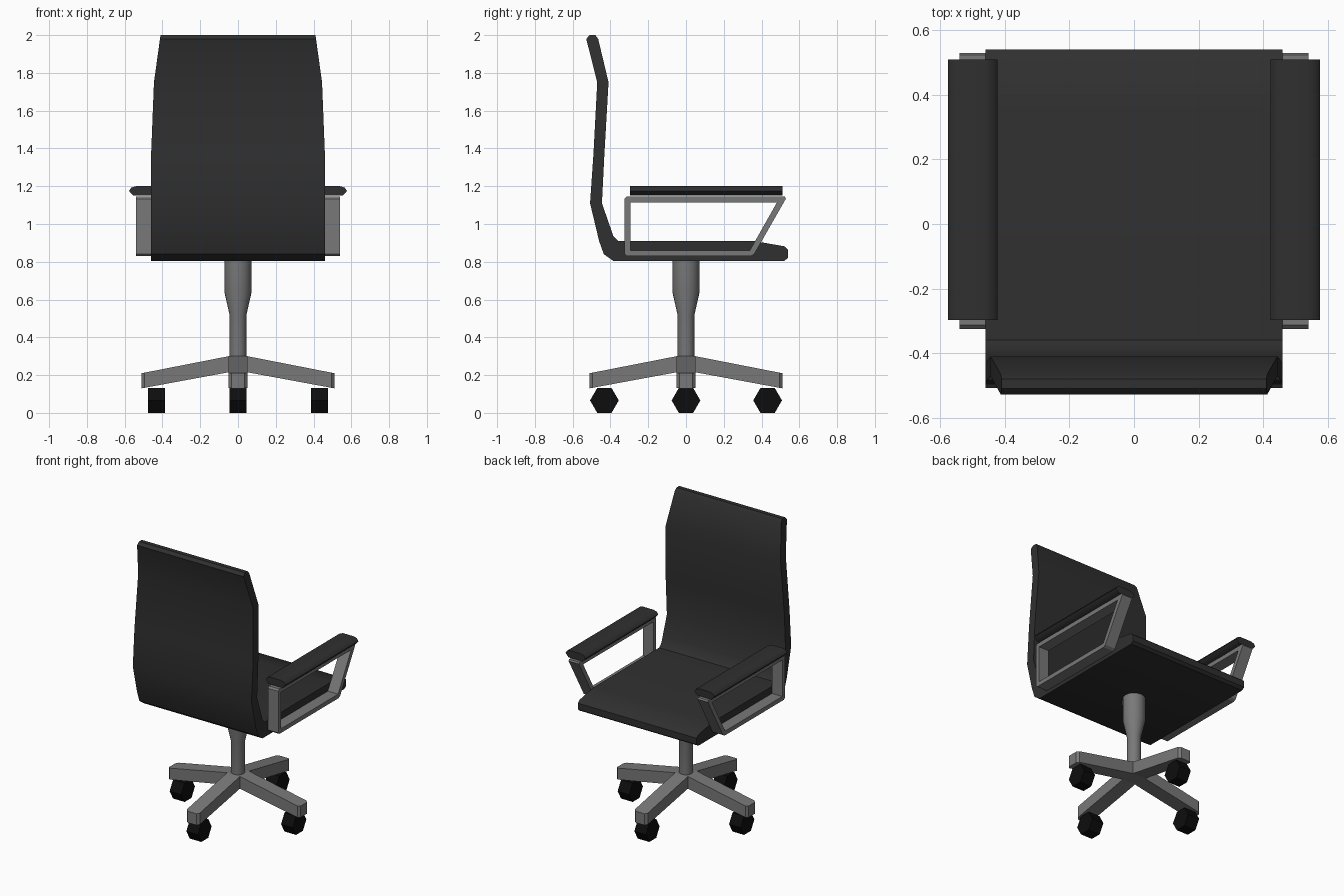
import bpy, bmesh, math
from mathutils import Matrix, Vector

if "Cube" in bpy.data.objects:
    bpy.data.objects.remove(bpy.data.objects["Cube"], do_unlink=True)


def material(name, value):
    m = bpy.data.materials.new(name)
    m.use_nodes = True
    colour = (value, value, value, 1)
    m.diffuse_color = colour
    m.node_tree.nodes["Principled BSDF"].inputs["Base Color"].default_value = colour
    return m


LEATHER = material("charcoal leather", 0.029)
METAL = material("grey metal", 0.19)
RUBBER = material("black rubber", 0.004)


def finish(bm, name, mat, angle=None):
    bmesh.ops.recalc_face_normals(bm, faces=bm.faces)
    mesh = bpy.data.meshes.new(name)
    bm.to_mesh(mesh)
    bm.free()
    mesh.materials.append(mat)
    ob = bpy.data.objects.new(name, mesh)
    bpy.context.collection.objects.link(ob)
    if angle:
        bpy.ops.object.select_all(action="DESELECT")
        ob.select_set(True)
        bpy.context.view_layer.objects.active = ob
        bpy.ops.object.shade_smooth_by_angle(angle=math.radians(angle))
    return ob


def loft(rings, closed=False):
    """Join equal rings of points; cap the ends unless the loop is closed."""
    bm = bmesh.new()
    loops = [[bm.verts.new(p) for p in ring] for ring in rings]
    pairs = list(zip(loops, loops[1:]))
    if closed:
        pairs.append((loops[-1], loops[0]))
    else:
        bm.faces.new(loops[0])
        bm.faces.new(loops[-1])
    n = len(loops[0])
    for a, b in pairs:
        for i in range(n):
            j = (i + 1) % n
            bm.faces.new((a[i], a[j], b[j], b[i]))
    return bm


# Seat and back: one bent shell, as (outer y, outer z, inner y, inner z, half width)
sections = [
    (-0.51, 2.0, -0.48, 2.0, 0.41),
    (-0.528, 1.98, -0.465, 1.98, 0.413),
    (-0.47, 1.75, -0.41, 1.75, 0.445),
    (-0.49, 1.37, -0.432, 1.37, 0.46),
    (-0.508, 1.11, -0.445, 1.11, 0.46),
    (-0.46, 0.91, -0.40, 0.98, 0.46),
    (-0.435, 0.84, -0.385, 0.935, 0.46),
    (-0.385, 0.805, -0.36, 0.91, 0.46),
    (0.36, 0.805, 0.36, 0.91, 0.46),
    (0.52, 0.805, 0.52, 0.882, 0.46),
    (0.54, 0.82, 0.54, 0.865, 0.46),
]
shell = loft([[(-w, yo, zo), (w, yo, zo), (w, yi, zi), (-w, yi, zi)]
              for yo, zo, yi, zi, w in sections])
finish(shell, "seat_and_back", LEATHER, 35)

# Arm frames and pads
frame_outer = [(-0.325, 1.145), (0.535, 1.145), (0.355, 0.83), (-0.325, 0.83)]
frame_inner = [(-0.295, 1.115), (0.482, 1.115), (0.338, 0.86), (-0.295, 0.86)]
pad_half = [(0.04, 1.2), (0.065, 1.193), (0.077, 1.175), (0.055, 1.15)]
pad_ring = pad_half + [(-x, z) for x, z in reversed(pad_half)]

for side, label in ((1, "left"), (-1, "right")):
    near, far = side * 0.46, side * 0.54
    bm = loft([[(near, *o), (far, *o), (far, *i), (near, *i)]
               for o, i in zip(frame_outer, frame_inner)], closed=True)
    # Soften the outer corners of the bent bar
    corners = [e for e in bm.edges
               if abs(e.verts[0].co.x - e.verts[1].co.x) > 0.05
               and any((e.verts[0].co.yz - Vector(o)).length < 0.001 for o in frame_outer)]
    bmesh.ops.bevel(bm, geom=corners, offset=0.012, segments=1, affect="EDGES")
    finish(bm, label + "_arm_frame", METAL)

    bm = loft([[(side * 0.5 + x, y, z) for x, z in pad_ring] for y in (-0.297, 0.51)])
    finish(bm, label + "_arm_pad", LEATHER, 50)

# Gas lift column with flared upper sleeve
column = [(0.045, 0.23), (0.045, 0.52), (0.072, 0.64), (0.072, 0.82)]
SIDES = 24
turns = [math.tau * i / SIDES for i in range(SIDES)]
bm = loft([[(r * math.cos(a), r * math.sin(a), z) for a in turns] for r, z in column])
finish(bm, "column", METAL, 30)

# Four sloping legs, each with a caster
leg_profile = [(0, 0.3), (0.05, 0.3), (0.51, 0.21), (0.51, 0.13), (0.05, 0.215), (0, 0.215)]
for k, label in enumerate(("left", "front", "right", "back")):
    turn = Matrix.Rotation(k * math.pi / 2, 4, "Z")
    bm = loft([[(x, y, z) for x, z in leg_profile] for y in (-0.05, 0.05)])
    ends = [e for e in bm.edges if all(v.co.x > 0.5 for v in e.verts)
            and abs(e.verts[0].co.z - e.verts[1].co.z) > 0.05]
    bmesh.ops.bevel(bm, geom=ends, offset=0.015, segments=1, affect="EDGES")
    bm.transform(turn)
    finish(bm, label + "_leg", METAL)

    # Hexagonal wheels all roll along y
    hub = turn @ Vector((0.432, 0, 0.066))
    hexagon = [(0.076 * math.cos(i * math.pi / 3), 0.076 * math.sin(i * math.pi / 3))
               for i in range(6)]
    bm = loft([[(hub.x + x, hub.y + y, hub.z + z) for y, z in hexagon]
               for x in (-0.045, 0.045)])
    finish(bm, label + "_caster", RUBBER)
